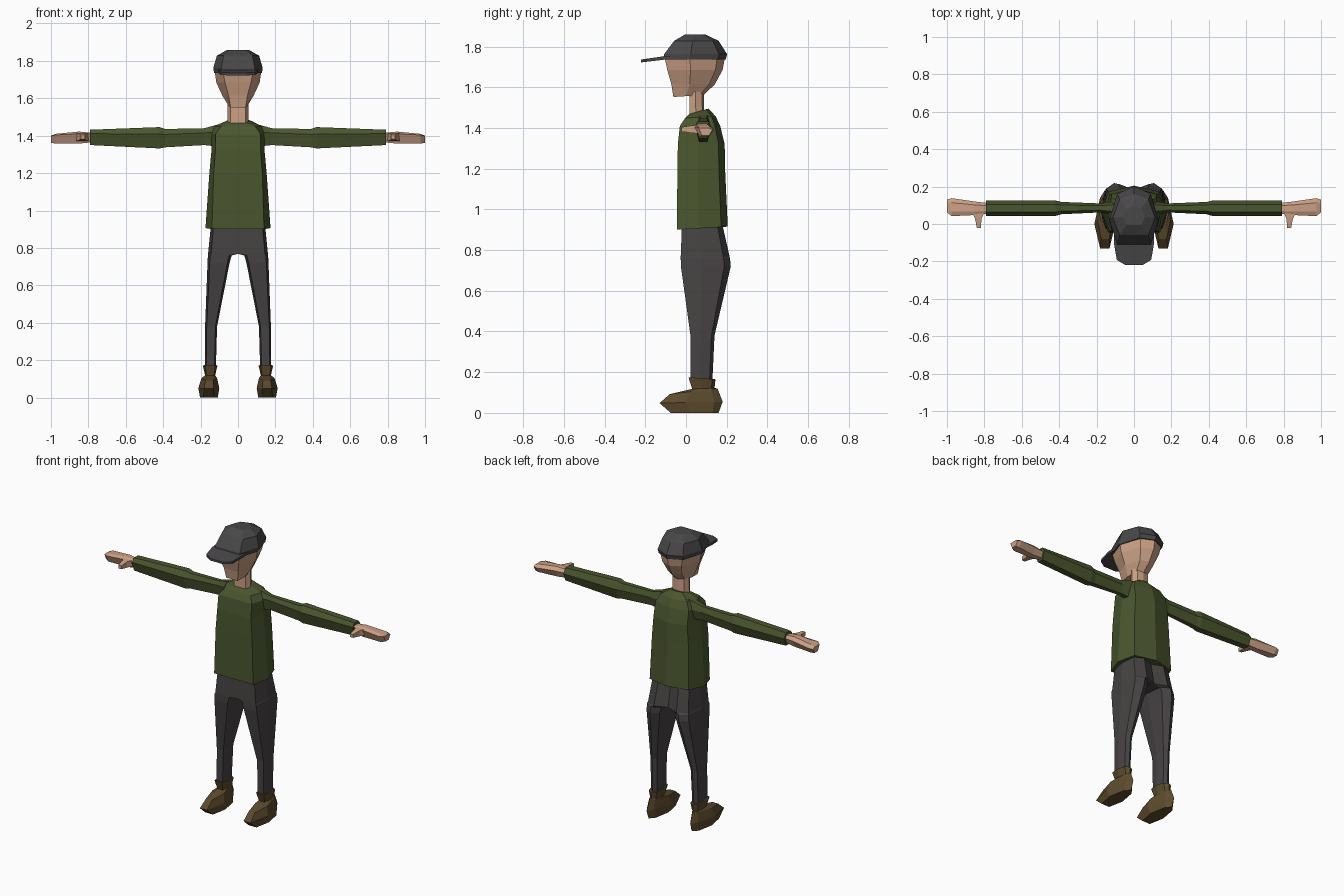
import bpy, bmesh


def material(name, rgb):
    m = bpy.data.materials.new(name)
    m.diffuse_color = (*rgb, 1)
    return m


GREEN = material("sweater green", (0.068, 0.093, 0.028))
PANTS = material("trouser grey", (0.062, 0.055, 0.056))
CAP = material("cap grey", (0.066, 0.063, 0.066))
SKIN = material("skin", (0.60, 0.355, 0.235))
BROWN = material("boot brown", (0.108, 0.069, 0.026))


def ring(x0, x1, y0, y1, zf, zb=None, k=0.72, ridge=0.13):
    """Seven-sided outline: flat front, pointed sides, ridge down the back."""
    zb = zf if zb is None else zb
    xm, h, d = (x0 + x1) / 2, (x1 - x0) / 2, y1 - y0
    ym, yb = y0 + d * 0.42, y1 - d * ridge
    left = x0 if x0 == 0 else xm - h * k
    pts = [(x0, ym), (left, y0), (xm + h * k, y0), (x1, ym),
           (xm + h * k, yb), (xm, y1), (left, yb)]
    return [(x, y, zf + (zb - zf) * (y - y0) / d) for x, y in pts]


def sym(h, *args, **kw):
    return ring(-h, h, *args, **kw)


def arm_ring(x, y0, y1, z0, z1):
    """Six-sided outline across an arm."""
    a, b, zm = y0 + (y1 - y0) * 0.25, y1 - (y1 - y0) * 0.25, (z0 + z1) / 2
    return [(x, y0, zm + 0.02), (x, a, z1), (x, b, z1),
            (x, y1, zm + 0.01), (x, b, z0), (x, a, z0)]


def quad_ring(x0, x1, y, z0, z1):
    return [(x0, y, z0), (x1, y, z0), (x1, y, z1), (x0, y, z1)]


def loft(name, rings, mat, mirror=False):
    """Skin a stack of outlines, cap the ends and optionally mirror across x."""
    bm = bmesh.new()
    rows = [[bm.verts.new(p) for p in r] for r in rings]
    n = len(rows[0])
    for a, b in zip(rows, rows[1:]):
        for i in range(n):
            j = (i + 1) % n
            bm.faces.new((a[i], a[j], b[j], b[i]))
    bm.faces.new(rows[0])
    bm.faces.new(rows[-1])
    bmesh.ops.recalc_face_normals(bm, faces=bm.faces)
    # open the seam lying on the mirror plane
    seam = [f for f in bm.faces if all(abs(v.co.x) < 1e-5 for v in f.verts)]
    bmesh.ops.delete(bm, geom=seam, context='FACES')
    me = bpy.data.meshes.new(name)
    bm.to_mesh(me)
    bm.free()
    me.materials.append(mat)
    ob = bpy.data.objects.new(name, me)
    bpy.context.collection.objects.link(ob)
    if mirror:
        ob.modifiers.new("Mirror", 'MIRROR').use_axis[0] = True
    return ob


# Sweater body and sleeves
loft("sweater", [
    sym(0.174, -0.045, 0.205, 0.900, 0.915, k=0.8),
    sym(0.153, -0.042, 0.192, 1.20, k=0.85),
    sym(0.142, -0.040, 0.190, 1.32, k=0.85),
    sym(0.140, -0.030, 0.168, 1.41, k=0.85),
    sym(0.125, -0.005, 0.145, 1.448, 1.458, k=0.75),
    sym(0.062, 0.015, 0.110, 1.468, 1.495)], GREEN)
loft("sleeves", [
    arm_ring(0.09, 0.045, 0.125, 1.34, 1.465),
    arm_ring(0.18, 0.062, 0.110, 1.35, 1.440),
    arm_ring(0.39, 0.052, 0.118, 1.338, 1.436),
    arm_ring(0.42, 0.043, 0.126, 1.332, 1.446),
    arm_ring(0.79, 0.043, 0.126, 1.350, 1.432)], GREEN, True)

# Hands and thumbs
loft("hands", [
    arm_ring(0.78, 0.055, 0.112, 1.365, 1.415),
    arm_ring(0.85, 0.048, 0.120, 1.358, 1.422),
    arm_ring(0.975, 0.042, 0.138, 1.358, 1.410),
    arm_ring(1.00, 0.062, 0.130, 1.362, 1.400)], SKIN, True)
loft("thumbs", [
    quad_ring(0.795, 0.870, 0.070, 1.372, 1.415),
    quad_ring(0.815, 0.850, 0.030, 1.375, 1.412),
    quad_ring(0.819, 0.840, -0.022, 1.382, 1.404)], SKIN, True)

# Trousers
loft("trousers", [
    ring(0.118, 0.177, 0.022, 0.130, 0.165),
    ring(0.112, 0.176, 0.022, 0.140, 0.38),
    ring(0.045, 0.163, -0.025, 0.220, 0.72, k=0.8),
    ring(0.034, 0.161, -0.026, 0.216, 0.76, k=0.8),
    ring(0.000, 0.160, -0.026, 0.214, 0.768, k=0.8),
    ring(0.000, 0.145, -0.020, 0.180, 0.92, k=0.8)], PANTS, True)

# Boots, from sole to cuff
loft("boots", [
    ring(0.108, 0.203, -0.075, 0.160, 0.0, k=0.6),
    ring(0.100, 0.212, -0.130, 0.180, 0.048, 0.055, k=0.45),
    ring(0.112, 0.195, -0.080, 0.155, 0.092, 0.120, k=0.5),
    ring(0.122, 0.176, 0.030, 0.140, 0.118, 0.122),
    ring(0.110, 0.188, 0.012, 0.145, 0.175, 0.165)], BROWN, True)

# Neck and head
loft("neck", [sym(0.058, 0.018, 0.090, 1.44), sym(0.055, 0.018, 0.088, 1.58)], SKIN)
loft("head", [
    sym(0.048, -0.062, 0.088, 1.552, 1.562, k=0.85),
    sym(0.084, -0.072, 0.142, 1.615, k=0.6),
    sym(0.116, -0.092, 0.180, 1.685, k=0.6),
    sym(0.125, -0.106, 0.192, 1.750, k=0.65)], SKIN)

# Cap crown and brim
loft("cap_crown", [
    sym(0.128, -0.112, 0.195, 1.735, k=0.68),
    sym(0.132, -0.108, 0.202, 1.762, k=0.68),
    sym(0.113, -0.058, 0.160, 1.828, k=0.68),
    sym(0.058, -0.005, 0.095, 1.859, k=0.68)], CAP)
loft("cap_brim", [
    quad_ring(-0.045, 0.045, -0.220, 1.722, 1.736),
    quad_ring(-0.092, 0.092, -0.192, 1.725, 1.740),
    quad_ring(-0.106, 0.106, -0.110, 1.735, 1.752),
    quad_ring(-0.106, 0.106, -0.040, 1.738, 1.755)], CAP)
